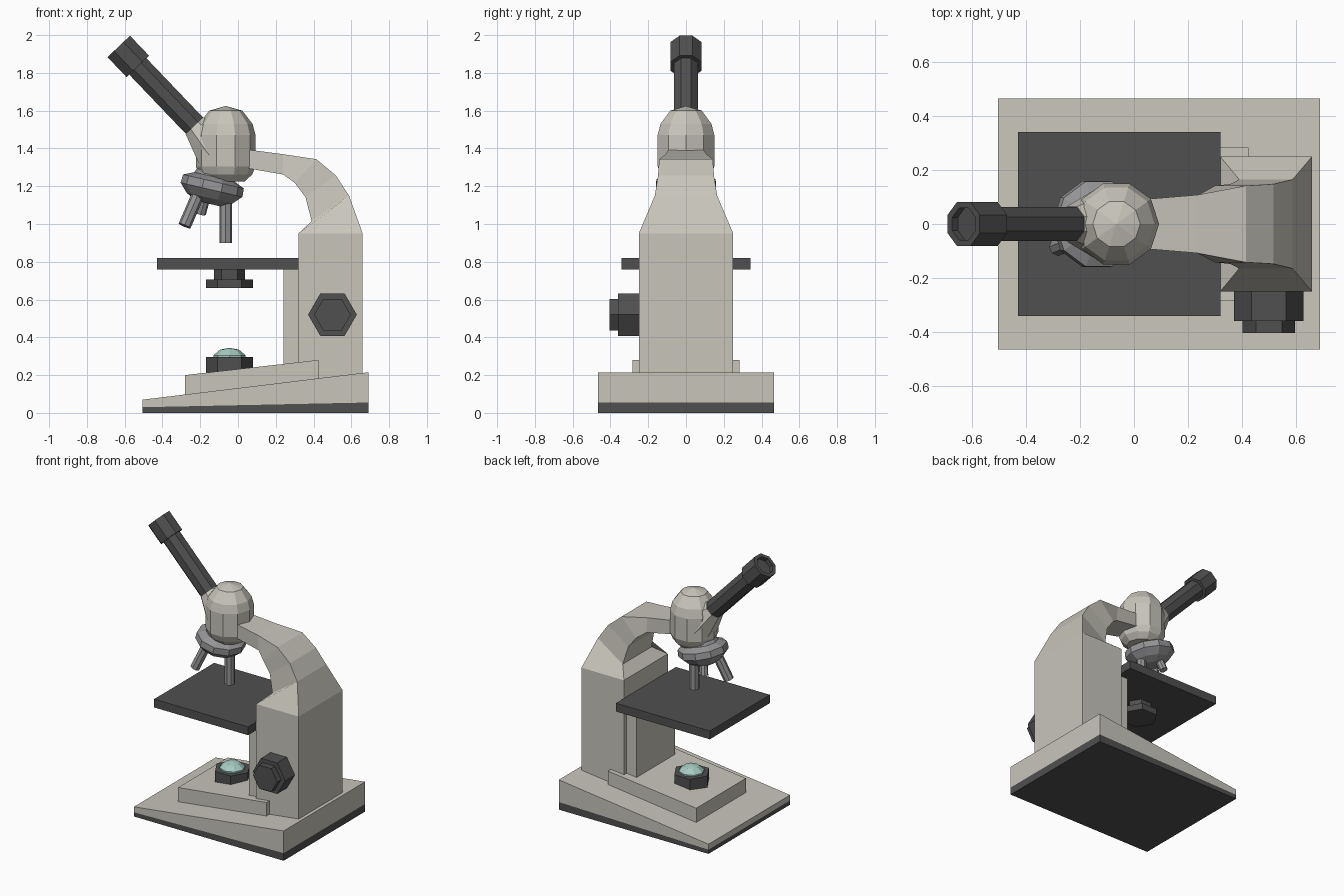
import bpy, bmesh, math
from mathutils import Vector

if "Cube" in bpy.data.objects:
    bpy.data.objects.remove(bpy.data.objects["Cube"])


def material(name, rgb):
    m = bpy.data.materials.new(name)
    m.diffuse_color = (*rgb, 1)
    m.use_nodes = True
    m.node_tree.nodes["Principled BSDF"].inputs["Base Color"].default_value = m.diffuse_color
    return m


CREAM = material("cream_enamel", (0.58, 0.56, 0.50))
DARK = material("dark_plastic", (0.08, 0.08, 0.08))
METAL = material("grey_metal", (0.30, 0.30, 0.31))
GLASS = material("lens_glass", (0.38, 0.60, 0.54))


def finish(name, bm, mat):
    bmesh.ops.recalc_face_normals(bm, faces=bm.faces)
    me = bpy.data.meshes.new(name)
    bm.to_mesh(me)
    bm.free()
    ob = bpy.data.objects.new(name, me)
    me.materials.append(mat)
    bpy.context.collection.objects.link(ob)
    return ob


def skin(name, rings, mat):
    """Join vertex rings into a closed solid; a one-point ring is a tip."""
    bm = bmesh.new()
    vs = [[bm.verts.new(p) for p in r] for r in rings]
    n = max(len(r) for r in vs)
    for a, b in zip(vs, vs[1:]):
        for i in range(n):
            j = (i + 1) % n
            quad = [a[i % len(a)], a[j % len(a)], b[j % len(b)], b[i % len(b)]]
            bm.faces.new(list(dict.fromkeys(quad)))
    for end in (vs[0], vs[-1]):
        if len(end) > 2:
            bm.faces.new(end)
    return finish(name, bm, mat)


def lathe(name, profile, sides, origin, mat, axis=(0, 0, 1), phase=0.0):
    """Profile of (radius, distance along axis) turned about an axis."""
    q = Vector((0, 0, 1)).rotation_difference(Vector(axis).normalized())
    rings = []
    for r, h in profile:
        angles = [phase + math.tau * i / sides for i in range(sides)] if r else [0]
        rings.append([Vector(origin) + q @ Vector((r * math.cos(a), r * math.sin(a), h))
                      for a in angles])
    return skin(name, rings, mat)


def slab(name, pts, half, mat):
    """XZ outline extruded evenly to both sides in y."""
    return skin(name, [[(x, y, z) for x, z in pts] for y in (-half, half)], mat)


# Wedge base, rubber sole and raised pad
slab("base_sole", [(-.505, 0), (.69, 0), (.69, .055), (-.505, .03)], .465, DARK)
slab("base", [(-.505, .03), (.69, .055), (.69, .215), (-.505, .07)], .465, CREAM)
slab("base_pad", [(-.28, .08), (.425, .16), (.425, .28), (-.28, .2)], .283, CREAM)

# Column and curved arm: inner point, outer point, half width
arm = [
    ((.32, .12), (.66, .12), .25),
    ((.32, .95), (.66, .95), .25),
    ((.39, 1.015), (.588, 1.15), .165),
    ((.357, 1.143), (.518, 1.257), .148),
    ((.30, 1.218), (.415, 1.343), .142),
    ((.24, 1.262), (.235, 1.37), .108),
    ((.02, 1.30), (.02, 1.398), .09),
]
skin("column_and_arm", [[(a[0], -w, a[1]), (b[0], -w, b[1]), (b[0], w, b[1]), (a[0], w, a[1])]
                        for a, b, w in arm], CREAM)

# Stage, its rail and the condenser below it
slab("stage_rail", [(.24, .15), (.33, .15), (.33, .77), (.24, .77)], .22, CREAM)
slab("stage", [(-.43, .76), (.32, .76), (.32, .82), (-.43, .82)], .342, DARK)
lathe("condenser", [(.125, .66), (.125, .705), (.083, .705), (.083, .77)], 6, (-.045, 0, 0), DARK)

# Lamp with glass dome
lathe("lamp_ring", [(.125, .18), (.125, .295)], 6, (-.045, 0, 0), DARK)
lathe("lamp_lens", [(.085, .28), (.085, .305), (.05, .335), (0, .345)], 8, (-.045, 0, 0), GLASS)

# Focus knob
lathe("focus_knob", [(.129, 0), (.129, .12), (.097, .12), (.097, .165)], 6,
      (.5, -.24, .52), DARK, axis=(0, -1, 0))

# Rounded head
lathe("head", [(.10, 1.225), (.14, 1.262), (.158, 1.305), (.158, 1.47), (.142, 1.53),
               (.088, 1.6), (0, 1.625)], 10, (-.065, 0, 0), CREAM)

# Slanted eyepiece tube with its socket and hollow collar
slant, foot = (-.691, 0, .723), (-.23, 0, 1.52)
lathe("tube_socket", [(.135, -.17), (.07, 0)], 8, foot, CREAM, slant, math.pi / 8)
lathe("eyepiece_tube", [(.068, -.05), (.068, .45)], 8, foot, DARK, slant, math.pi / 8)
lathe("eyepiece", [(.089, .435), (.089, .581), (.064, .581), (.064, .55)], 8, foot,
      DARK, slant, math.pi / 8)

# Tilted turret and three objectives
lathe("turret", [(.09, .07), (.11, .025), (.165, 0), (.168, -.045), (.125, -.09), (.07, -.12)], 10,
      (-.13, 0, 1.225), METAL, axis=(.225, 0, .974))
for name, top, tip, r in [("long_objective", (-.065, 0, 1.16), (-.065, 0, .9), .034),
                          ("medium_objective", (-.205, -.055, 1.17), (-.283, -.085, .99), .034),
                          ("short_objective", (-.175, .05, 1.14), (-.197, .075, 1.055), .028)]:
    d = Vector(top) - Vector(tip)
    lathe(name, [(r, 0), (r, d.length)], 8, tip, METAL, axis=d)
